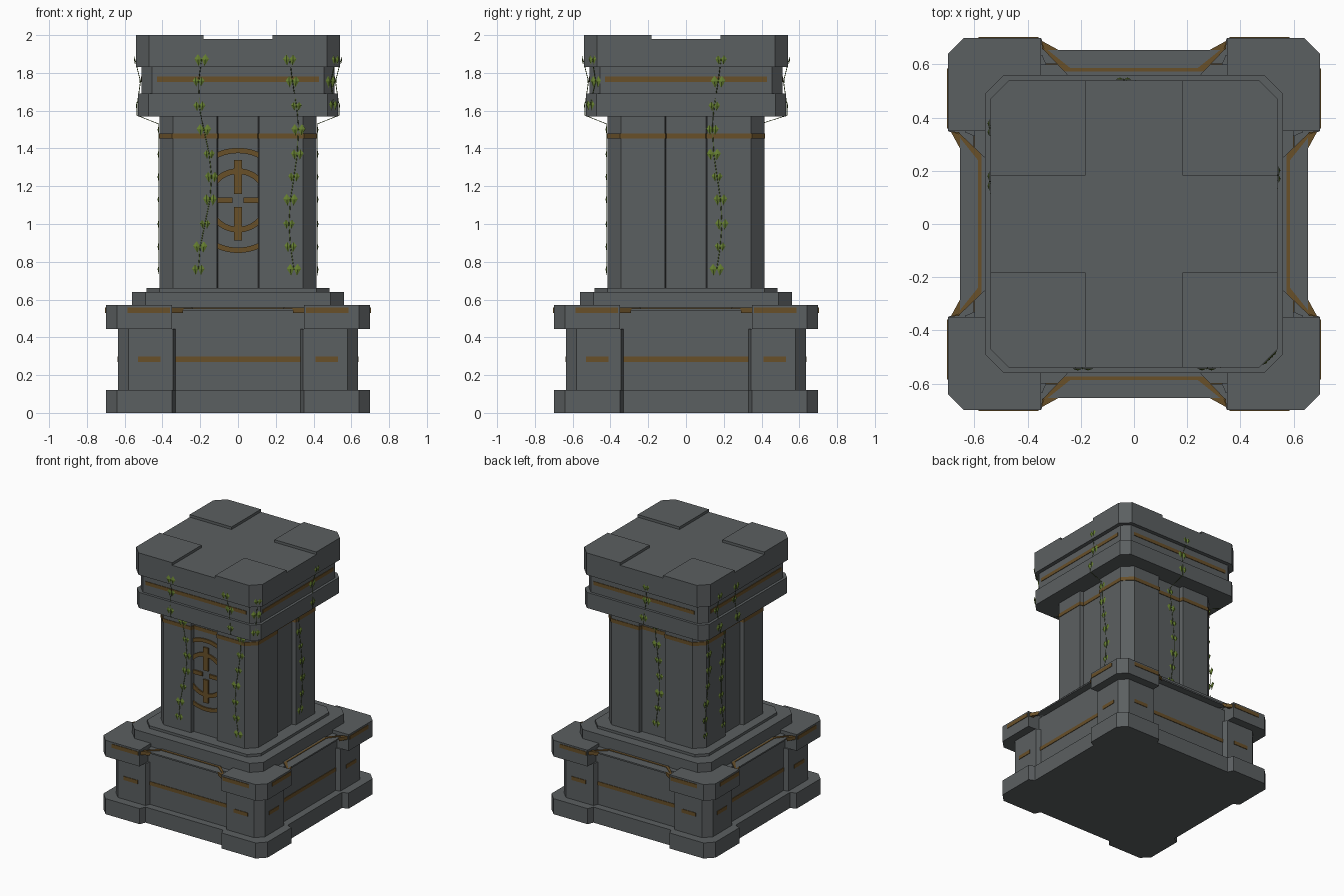
import bpy, bmesh, math
from mathutils import Matrix, Vector

if "Cube" in bpy.data.objects:
    bpy.data.objects.remove(bpy.data.objects["Cube"])


def material(name, rgb):
    m = bpy.data.materials.new(name)
    m.diffuse_color = (*rgb, 1)
    m.use_nodes = True
    m.node_tree.nodes["Principled BSDF"].inputs["Base Color"].default_value = m.diffuse_color
    return m


STONE = material("grey_stone", (0.105, 0.115, 0.119))
GOLD = material("dull_gold", (0.14, 0.08, 0.022))
LEAF = material("leaf_green", (0.13, 0.21, 0.03))
STEM = material("stem_green", (0.09, 0.15, 0.025))

UPRIGHT = Matrix.Rotation(math.pi / 2, 4, 'X')   # (x, z, depth) -> front face
I4 = Matrix.Identity(4)


def turn(k):
    return Matrix.Rotation(k * math.pi / 2, 4, 'Z')


def prism(bm, pts, lo, hi, mat=I4):
    a = [bm.verts.new(mat @ Vector((x, y, lo))) for x, y in pts]
    b = [bm.verts.new(mat @ Vector((x, y, hi))) for x, y in pts]
    n = len(pts)
    bm.faces.new(a[::-1])
    bm.faces.new(b)
    for i in range(n):
        bm.faces.new((a[i], a[(i + 1) % n], b[(i + 1) % n], b[i]))


def finish(name, bm, mat, fix=True):
    if fix:
        bmesh.ops.recalc_face_normals(bm, faces=bm.faces)
    me = bpy.data.meshes.new(name)
    bm.to_mesh(me)
    bm.free()
    me.materials.append(mat)
    ob = bpy.data.objects.new(name, me)
    bpy.context.collection.objects.link(ob)


def rect(x0, x1, y0, y1):
    return [(x0, y0), (x1, y0), (x1, y1), (x0, y1)]


def ring4(side):
    """Repeat one side's outline points around the four sides."""
    return [tuple((turn(k) @ Vector((x, y, 0))).xy) for k in range(4) for x, y in side]


def octagon(r, c):
    return ring4([(-r + c, -r), (r - c, -r)])


def notched(r, c, i, m, s):
    """Chamfered square with a recess of half width i at depth m on each side."""
    return ring4([(-r + c, -r), (-i, -r), (-i + s, -m), (i - s, -m), (i, -r), (r - c, -r)])


def block(name, outline, z0, z1, mat=STONE):
    bm = bmesh.new()
    prism(bm, outline, z0, z1)
    finish(name, bm, mat)


def plates(name, spans, z0, z1, dist, mat=GOLD):
    bm = bmesh.new()
    for k in range(4):
        for x0, x1 in spans:
            prism(bm, rect(x0, x1, z0, z1), dist - 0.004, dist + 0.004, turn(k) @ UPRIGHT)
    finish(name, bm, mat)


def flat4(name, shapes, z0, z1, mat):
    """Flat shapes lying on all four sides."""
    bm = bmesh.new()
    for k in range(4):
        for pts in shapes:
            prism(bm, pts, z0, z1, turn(k))
    finish(name, bm, mat)


# Base: plinth, pillars, panels and corner caps
block("plinth", notched(0.70, 0.06, 0.35, 0.655, 0.02), 0, 0.12)
block("base_pillars", notched(0.635, 0.055, 0.345, 0.60, 0.015), 0.12, 0.445)
block("base_caps", notched(0.70, 0.06, 0.35, 0.56, 0.0), 0.445, 0.57)
flat4("base_panel_tops", [rect(-0.349, 0.349, -0.60, -0.5)], 0.44, 0.545, STONE)

# Base gold inlays and the trimmed ledge above each panel
plates("panel_inlay", [(-0.335, 0.335)], 0.27, 0.298, 0.60)
plates("pillar_inlay", [(-0.53, -0.41), (0.41, 0.53)], 0.27, 0.298, 0.635)
plates("cap_inlay", [(-0.585, -0.36), (0.36, 0.585)], 0.528, 0.557, 0.70)
flat4("panel_ledge", [[(-0.34, -0.655), (0.34, -0.655), (0.25, -0.56), (-0.25, -0.56)]],
      0.542, 0.553, STONE)
trim = [rect(-0.255, 0.255, -0.587, -0.573)]
for s in (-1, 1):
    trim.append([(s * 0.349, -0.69), (s * 0.285, -0.655), (s * 0.338, -0.655)])
    trim.append([(s * 0.345, -0.66), (s * 0.325, -0.655), (s * 0.24, -0.587), (s * 0.26, -0.573)])
flat4("panel_top_trim", trim, 0.547, 0.557, GOLD)
flat4("panel_trim_ends", [[(s * 0.349, -0.69), (s * 0.29, -0.657), (s * 0.345, -0.657)]
                          for s in (-1, 1)], 0.53, 0.548, GOLD)

# Steps, shaft and shaft band
block("lower_step", octagon(0.56, 0.07), 0.57, 0.64)
block("upper_step", octagon(0.485, 0.07), 0.64, 0.66)
block("shaft", notched(0.415, 0.07, 0.112, 0.385, 0.006), 0.66, 1.57)
block("shaft_band", notched(0.419, 0.07, 0.108, 0.389, 0.006), 1.452, 1.48, GOLD)

# Capital with raised corner blocks
block("capital_lower", octagon(0.53, 0.055), 1.57, 1.69)
block("capital_middle", octagon(0.51, 0.055), 1.69, 1.83)
block("capital_top", octagon(0.54, 0.07), 1.83, 1.98)
plates("capital_inlay", [(-0.43, 0.43)], 1.753, 1.78, 0.51)
flat4("top_corner_blocks", [[(0.183, 0.183), (0.54, 0.183), (0.54, 0.47), (0.47, 0.54),
                             (0.183, 0.54)]], 1.975, 2.0, STONE)

# Front emblem: clipped rings and a broken cross in the groove
bm = bmesh.new()
CZ = 1.125
for ro, ri in ((0.278, 0.250), (0.170, 0.140)):
    for sgn in (1, -1):
        pts = []
        for r, order in ((ro, 1), (ri, -1)):
            a = math.asin(0.108 / r)
            pts += [(r * math.sin(a * t / 6 * order), CZ + sgn * r * math.cos(a * t / 6))
                    for t in range(-6, 7)]
        prism(bm, pts, 0.38, 0.394, UPRIGHT)
for s in (1, -1):
    prism(bm, rect(-0.02, 0.02, *sorted((CZ + s * 0.035, CZ + s * 0.213))), 0.38, 0.396, UPRIGHT)
    prism(bm, rect(*sorted((s * 0.03, s * 0.108)), CZ - 0.015, CZ + 0.015), 0.38, 0.396, UPRIGHT)
finish("front_emblem", bm, GOLD)


# Vines: leaf pairs and thin stems down the faces
def levels_at(d):
    return [(z, d) for z in (0.76, 0.88, 1.0, 1.13, 1.25, 1.37, 1.50)] + \
        [(1.625, 0.532), (1.755, 0.513), (1.87, 0.542)]


FACE, GROOVE = levels_at(0.417), levels_at(0.39)
CORNER = [(1.63, 0.714), (1.755, 0.683), (1.87, 0.714)]
# side, offset, levels, sway amount, sway phase
VINES = [(0, -0.175, FACE, 0.035, 2.0), (0, 0.295, FACE, 0.025, 3.6),
         (1, 0.165, FACE, 0.025, 0.5), (2, 0.03, GROOVE, 0.02, 1.0),
         (3, -0.34, FACE, 0.025, 2.5), (3, -0.15, FACE, 0.02, 4.0),
         (0.5, 0.0, CORNER, 0.015, 0.0)]

leaves = bmesh.new()
stems = bpy.data.curves.new("vine_stems", 'CURVE')
stems.dimensions = '3D'
stems.bevel_depth = 0.002
stems.bevel_resolution = 0
for n, (k, x0, levels, amp, phase) in enumerate(VINES):
    mat = turn(k) @ UPRIGHT

    def sway(z):
        return x0 + amp * math.sin(2 * math.pi * (z - 1.0) / 0.95 - phase + 2)

    for j, (z, d) in enumerate(levels):
        size = 1.0 + 0.15 * math.sin(j * 2.3 + n)
        for s in (-1, 1):
            cx = sway(z) + s * 0.017 * size
            rim = [(cx, z + 0.026 * size), (cx - 0.017 * size, z + 0.004),
                   (cx - s * 0.004, z - 0.030 * size), (cx + 0.017 * size, z + 0.004)]
            vs = [leaves.verts.new(mat @ Vector((x, y, d + 0.002))) for x, y in rim]
            tip = leaves.verts.new(mat @ Vector((cx, z, d + 0.009)))
            for i in range(4):
                leaves.faces.new((vs[i], vs[(i + 1) % 4], tip))
    path = list(levels)
    if len(path) > 3:
        path[7:7] = [(1.53, levels[0][1]), (1.575, 0.532)]
    sp = stems.splines.new('POLY')
    sp.points.add(len(path) - 1)
    for p, (z, d) in zip(sp.points, path):
        p.co = (*(mat @ Vector((sway(z), z, d + 0.003))), 1)
finish("vine_leaves", leaves, LEAF, fix=False)
stems.materials.append(STEM)
bpy.context.collection.objects.link(bpy.data.objects.new("vine_stems", stems))
